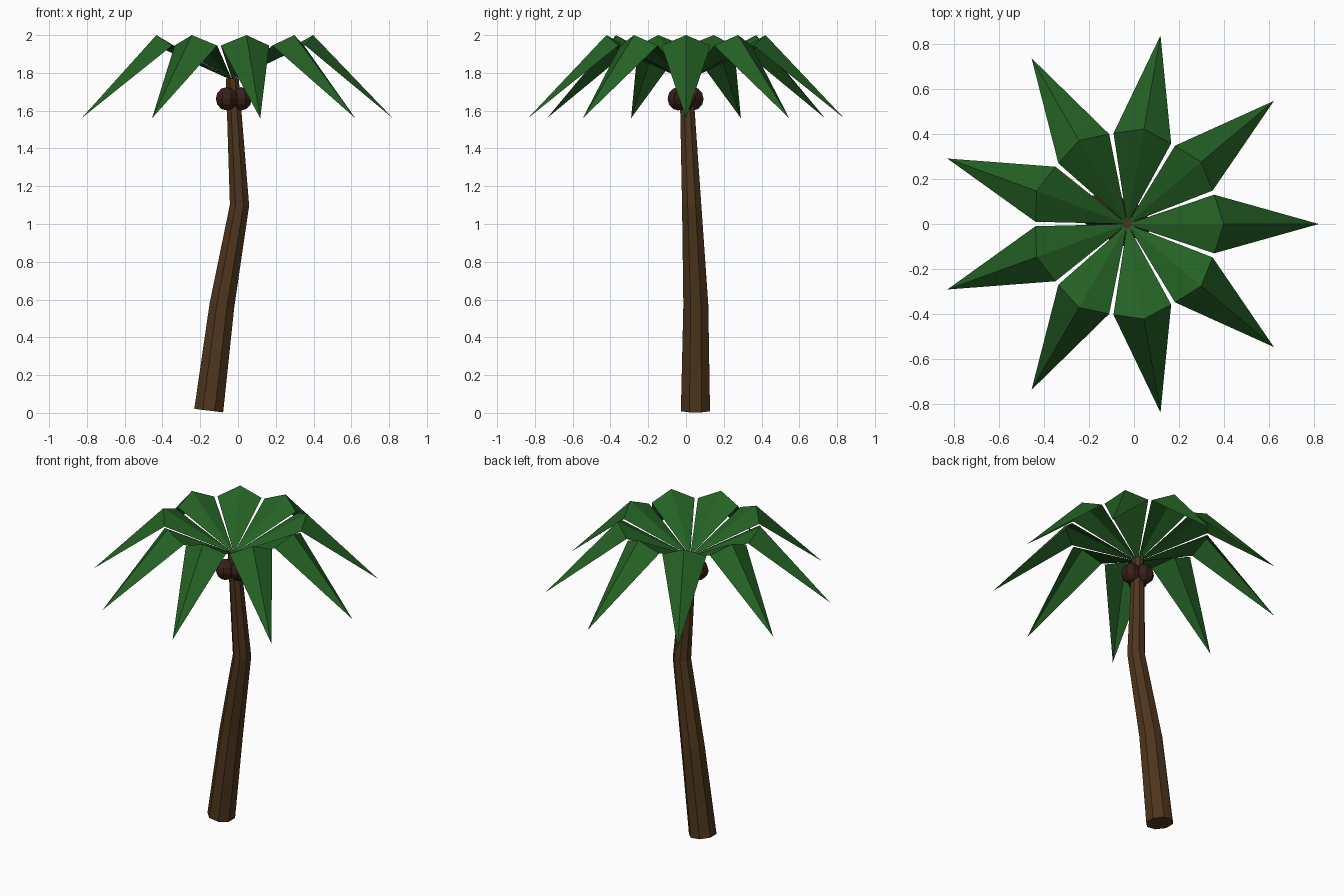
import bpy, bmesh, math
from mathutils import Vector, Matrix

if "Cube" in bpy.data.objects:
    bpy.data.objects.remove(bpy.data.objects["Cube"])


def material(name, rgb):
    m = bpy.data.materials.new(name)
    m.diffuse_color = (*rgb, 1)
    m.use_nodes = True
    m.node_tree.nodes["Principled BSDF"].inputs["Base Color"].default_value = m.diffuse_color
    return m


def add_object(name, bm, mat):
    me = bpy.data.meshes.new(name)
    bm.to_mesh(me)
    bm.free()
    me.materials.append(mat)
    ob = bpy.data.objects.new(name, me)
    bpy.context.collection.objects.link(ob)
    return ob


bark = material("bark", (0.075, 0.036, 0.012))
leaf = material("leaf", (0.018, 0.12, 0.018))
shell = material("shell", (0.04, 0.014, 0.009))

# Trunk: eight-sided rings along a bent path (centre, half width, ring normal)
rings = [
    ((-0.155, 0.05, 0.012), 0.077, (0.12, 0, 1)),
    ((-0.085, 0.052, 0.57), 0.066, (0.15, 0, 1)),
    ((0.008, 0.03, 1.10), 0.051, (0.05, -0.03, 1)),
    ((-0.03, 0.0, 1.77), 0.034, (0, 0, 1)),
]
bm = bmesh.new()
loops = []
for centre, half, normal in rings:
    rot = Vector((0, 0, 1)).rotation_difference(Vector(normal))
    r = half / math.cos(math.pi / 8)
    loop = []
    for i in range(8):
        a = math.pi / 8 + i * math.pi / 4
        p = Vector((r * math.cos(a), r * math.sin(a), 0))
        loop.append(bm.verts.new(Vector(centre) + rot @ p))
    loops.append(loop)
for low, high in zip(loops, loops[1:]):
    for i in range(8):
        j = (i + 1) % 8
        bm.faces.new((low[i], low[j], high[j], high[i]))
bm.faces.new(loops[0][::-1])
bm.faces.new(loops[-1])
add_object("trunk", bm, bark)

# Fronds: nine folded leaves rising from the crown, then drooping to a point
for k in range(9):
    bm = bmesh.new()
    spin = Matrix.Translation((-0.03, 0, 0)) @ Matrix.Rotation(k * math.tau / 9, 4, 'Z')
    root, ridge, left, right, tip = [
        bm.verts.new(spin @ Vector(p)) for p in (
            (0, 0, 1.76), (0.428, 0, 2.0), (0.386, 0.13, 1.945),
            (0.386, -0.13, 1.945), (0.85, 0, 1.56))]
    for tri in ((root, ridge, left), (root, right, ridge),
                (ridge, tip, left), (ridge, right, tip)):
        bm.faces.new(tri)
    add_object(f"frond_{k + 1}", bm, leaf)

# Coconuts clustered around the trunk under the crown
for k, (x, y) in enumerate(((-0.06, -0.04), (0.016, -0.005), (-0.045, 0.036))):
    bm = bmesh.new()
    bmesh.ops.create_uvsphere(
        bm, u_segments=8, v_segments=6, radius=0.062,
        matrix=Matrix.Translation((x, y, 1.663)) @ Matrix.Rotation(math.pi / 8, 4, 'Z'))
    add_object(f"coconut_{k + 1}", bm, shell)
